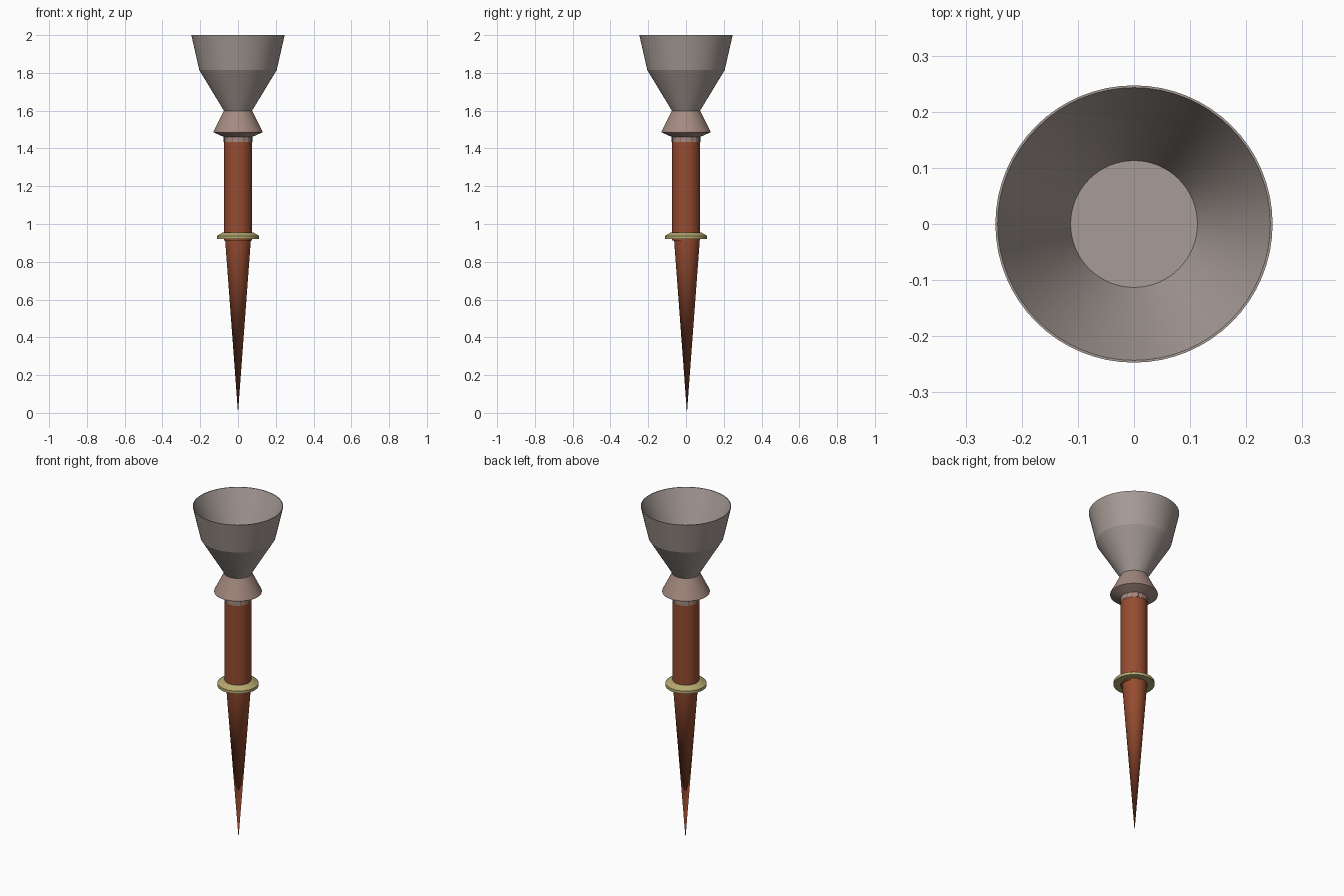
import bpy, bmesh, math

if "Cube" in bpy.data.objects:
    bpy.data.objects.remove(bpy.data.objects["Cube"])

def material(name, rgb):
    m = bpy.data.materials.new(name)
    # sRGB 0-255 to linear
    m.diffuse_color = (*[((c / 255 + 0.055) / 1.055) ** 2.4 for c in rgb], 1)
    m.use_nodes = True
    m.node_tree.nodes["Principled BSDF"].inputs["Base Color"].default_value = m.diffuse_color
    return m

STONE = material("warm grey", (167, 156, 150))
CLAY = material("dusty pink", (164, 138, 128))
RUST = material("rust brown", (150, 76, 48))
BRASS = material("pale brass", (182, 168, 112))

def finish(name, bm, mat, smooth=True):
    bmesh.ops.recalc_face_normals(bm, faces=bm.faces)
    me = bpy.data.meshes.new(name)
    bm.to_mesh(me)
    bm.free()
    ob = bpy.data.objects.new(name, me)
    bpy.context.collection.objects.link(ob)
    me.materials.append(mat)
    if smooth:
        bpy.ops.object.select_all(action='DESELECT')
        bpy.context.view_layer.objects.active = ob
        ob.select_set(True)
        bpy.ops.object.shade_smooth_by_angle(angle=math.radians(15))
    return ob

def lathe(name, profile, mat, y=0.0, steps=64):
    """Spin an (r, z) profile round the upright axis."""
    bm = bmesh.new()
    verts = [bm.verts.new((r, 0, z)) for r, z in profile]
    edges = [bm.edges.new(p) for p in zip(verts, verts[1:])]
    bmesh.ops.spin(bm, geom=verts + edges, cent=(0, 0, 0), axis=(0, 0, 1),
                   angle=2 * math.pi, steps=steps)
    bmesh.ops.remove_doubles(bm, verts=bm.verts, dist=1e-5)
    bmesh.ops.translate(bm, verts=bm.verts, vec=(0, y, 0))
    return finish(name, bm, mat)

# Hollow cup with a thin rim and flat floor
lathe("cup", [(0, 1.597), (0.073, 1.597), (0.205, 1.815), (0.247, 2.0),
              (0.243, 2.0), (0.113, 1.69), (0, 1.69)], STONE)
# Flared collar under the cup
lathe("collar", [(0, 1.598), (0.076, 1.598), (0.13, 1.49), (0.13, 1.485),
                 (0.072, 1.46), (0, 1.46)], CLAY)
# Round shaft, ring and pointed spike
lathe("shaft", [(0, 1.465), (0.073, 1.465), (0.073, 0.912), (0, 0.912)], RUST)
lathe("ring", [(0.072, 0.955), (0.082, 0.955), (0.112, 0.937), (0.112, 0.92),
               (0.072, 0.92), (0.072, 0.955)], BRASS)
lathe("spike", [(0, 0.915), (0.068, 0.915), (0, 0)], RUST, y=0.005)

# Band of small blocks at the top of the shaft
COUNT = 16
bm = bmesh.new()
for i in range(COUNT):
    a0 = 2 * math.pi * (i + 0.04) / COUNT
    a1 = 2 * math.pi * (i + 0.96) / COUNT
    ring = [bm.verts.new((r * math.cos(a), r * math.sin(a), z))
            for z in (1.433, 1.465) for r, a in ((0.07, a0), (0.0755, a0), (0.0755, a1), (0.07, a1))]
    lo, hi = ring[:4], ring[4:]
    bm.faces.new(lo)
    bm.faces.new(hi)
    for k in range(4):
        n = (k + 1) % 4
        bm.faces.new((lo[k], lo[n], hi[n], hi[k]))
finish("block_band", bm, CLAY, smooth=False)
